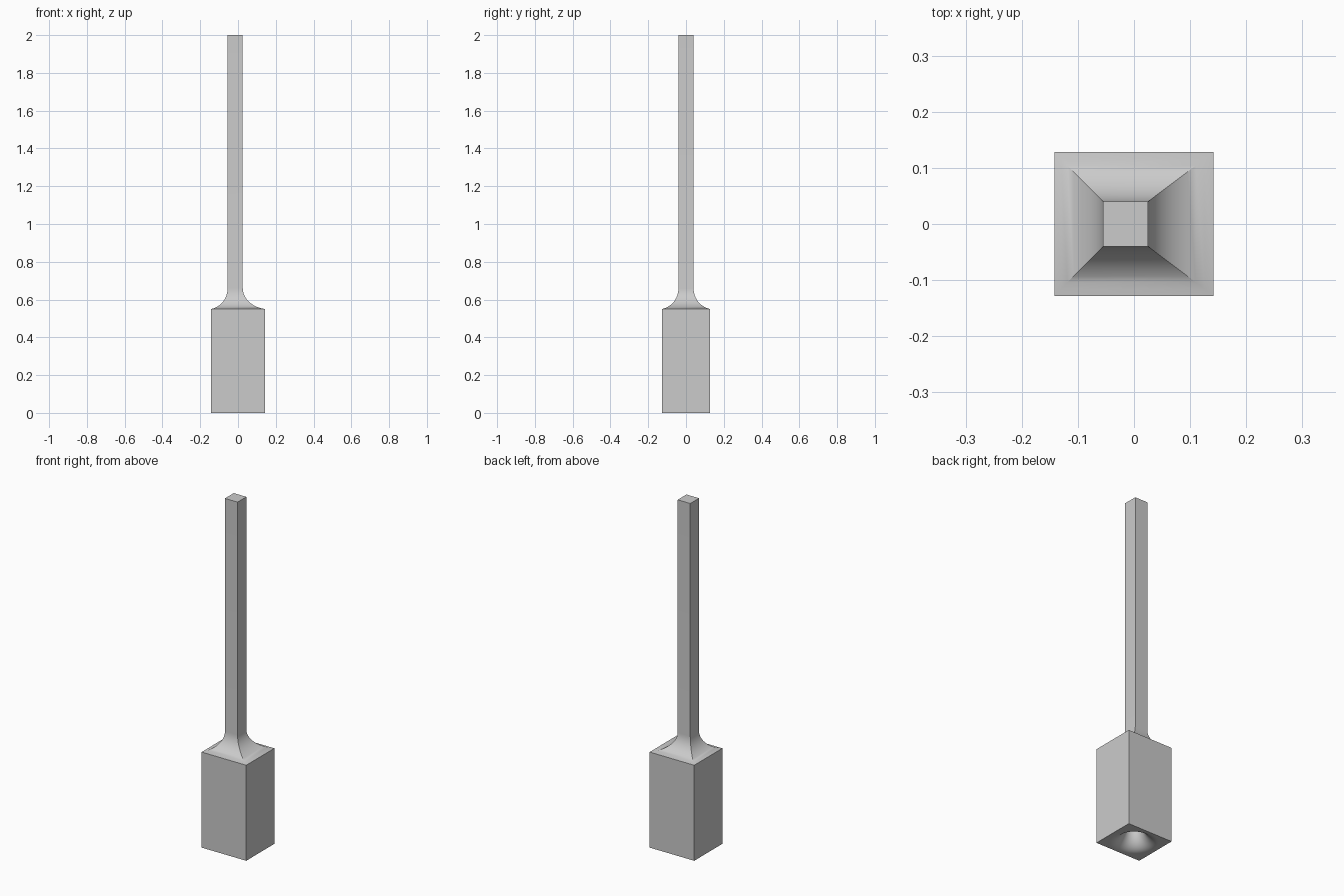
import bpy, bmesh
from math import sin, cos, pi, radians

cube = bpy.data.objects.get("Cube")
if cube:
    bpy.data.objects.remove(cube)

steel = bpy.data.materials.new("grey_steel")
steel.use_nodes = True
grey = (0.6, 0.6, 0.6, 1)
steel.diffuse_color = grey
steel.node_tree.nodes["Principled BSDF"].inputs["Base Color"].default_value = grey

BLOCK = (-0.142, 0.142, -0.128, 0.128)
SHANK = (-0.055, 0.025, -0.04, 0.04)
SHOULDER, FILLET, TOP = 0.55, 0.11, 2.0
SIDES = 48

bm = bmesh.new()


def rectangle(f, z):
    """Ring blended from the shank (f=0) to the block (f=1)."""
    x0, x1, y0, y1 = (s + (b - s) * f for s, b in zip(SHANK, BLOCK))
    return [bm.verts.new((x, y, z)) for x, y in ((x0, y0), (x1, y0), (x1, y1), (x0, y1))]


def circle(r, z):
    return [bm.verts.new((r * cos(2 * pi * i / SIDES), r * sin(2 * pi * i / SIDES), z))
            for i in range(SIDES)]


def bridge(a, b):
    n = len(a)
    for i in range(n):
        j = (i + 1) % n
        bm.faces.new((a[i], a[j], b[j], b[i]))


# Block, curved shoulder and square shank as one loft
base = rectangle(1, 0)
rings = [base]
STEPS = 12
sweep = radians(80)
for k in range(STEPS + 1):
    a = sweep * (1 - k / STEPS)
    rings.append(rectangle((1 - cos(a)) / (1 - cos(sweep)),
                           SHOULDER + FILLET * (1 - sin(a) / sin(sweep))))
rings.append(rectangle(0, TOP))
for lower, upper in zip(rings, rings[1:]):
    bridge(lower, upper)
bm.faces.new(rings[-1])

# Flared round hollow in the underside
MOUTH, THROAT, DEPTH = 0.125, 0.04, 0.12
hollow = []
for k in range(STEPS + 1):
    a = pi / 2 * k / STEPS
    hollow.append(circle(MOUTH - (MOUTH - THROAT) * sin(a), DEPTH * (1 - cos(a))))
hollow.append(circle(THROAT, 0.3))
for lower, upper in zip(hollow, hollow[1:]):
    bridge(lower, upper)
bm.faces.new(hollow[-1])

# Flat underside between the block edge and the mouth
edges = [bm.edges.get((r[i], r[(i + 1) % len(r)])) for r in (base, hollow[0]) for i in range(len(r))]
bmesh.ops.triangle_fill(bm, edges=edges, use_beauty=True)
bmesh.ops.recalc_face_normals(bm, faces=bm.faces)

mesh = bpy.data.meshes.new("square_shank_tool")
bm.to_mesh(mesh)
bm.free()
tool = bpy.data.objects.new("square_shank_tool", mesh)
bpy.context.collection.objects.link(tool)
mesh.materials.append(steel)
bpy.context.view_layer.objects.active = tool
tool.select_set(True)
bpy.ops.object.shade_smooth_by_angle(angle=radians(30))
